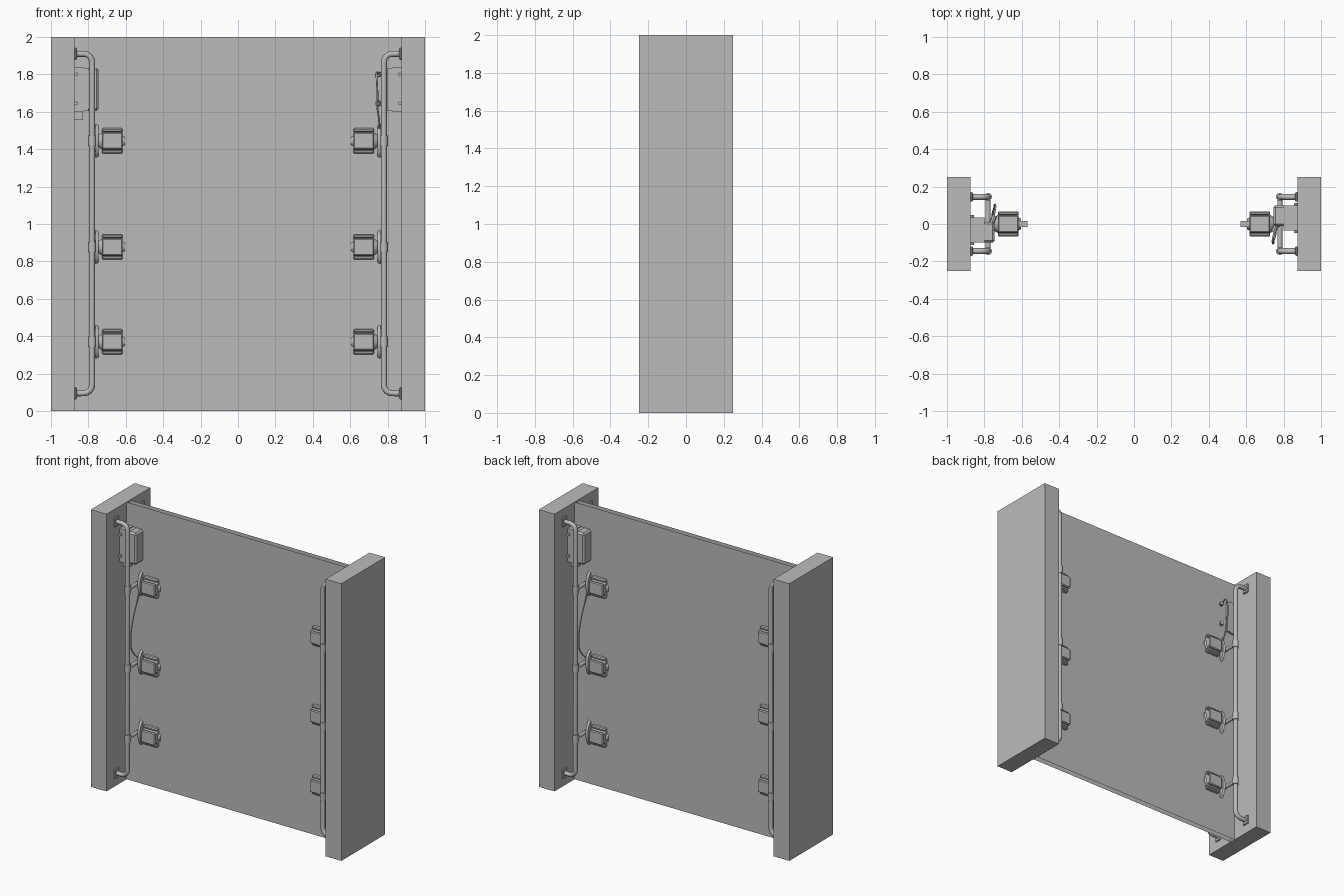
import bpy, bmesh, math
from mathutils import Vector, Matrix

if "Cube" in bpy.data.objects:
    bpy.data.objects.remove(bpy.data.objects["Cube"])

GREY = (0.5, 0.5, 0.5, 1)
mat = bpy.data.materials.new("plain grey")
mat.use_nodes = True
mat.diffuse_color = GREY
mat.node_tree.nodes["Principled BSDF"].inputs["Base Color"].default_value = GREY


def finish(name, data):
    """Place a part on the right side and its half-turn twin on the left."""
    data.materials.append(mat)
    for side, turn in (("right", 0), ("left", math.pi)):
        ob = bpy.data.objects.new(f"{side}_{name}", data)
        ob.rotation_euler.z = turn
        bpy.context.collection.objects.link(ob)


def part(name, bm, smooth=False):
    mesh = bpy.data.meshes.new(name)
    bmesh.ops.recalc_face_normals(bm, faces=bm.faces)
    for e in bm.edges:
        e.smooth = e.calc_face_angle(0) < 0.7
    for f in bm.faces:
        f.smooth = smooth
    bm.to_mesh(mesh)
    bm.free()
    finish(name, mesh)


def box(bm, x, y, z, bevel=0):
    lo, hi = Vector((x[0], y[0], z[0])), Vector((x[1], y[1], z[1]))
    m = Matrix.Translation((lo + hi) / 2) @ Matrix.Diagonal((*(hi - lo), 1))
    verts = bmesh.ops.create_cube(bm, size=1, matrix=m)["verts"]
    if bevel:
        edges = list({e for v in verts for e in v.link_edges})
        bmesh.ops.bevel(bm, geom=edges, offset=bevel, segments=1, affect="EDGES")


def rod(bm, a, b, r1, r2=None, sides=12, squash=1):
    a, b = Vector(a), Vector(b)
    turn = (b - a).to_track_quat("Z", "Y").to_matrix().to_4x4()
    m = (Matrix.Translation((a + b) / 2) @ Matrix.Diagonal((1, squash, 1, 1)) @ turn)
    bmesh.ops.create_cone(bm, cap_ends=True, segments=sides, radius1=r1,
                          radius2=r1 if r2 is None else r2,
                          depth=(b - a).length, matrix=m)


def tube(name, points, radius, kind="POLY"):
    cu = bpy.data.curves.new(name, "CURVE")
    cu.dimensions = "3D"
    cu.bevel_depth = radius
    cu.bevel_resolution = 2
    cu.resolution_u = 6
    cu.use_fill_caps = True
    sp = cu.splines.new(kind)
    sp.points.add(len(points) - 1)
    for p, co in zip(sp.points, points):
        p.co = (*co, 1)
    if kind == "NURBS":
        sp.use_endpoint_u = True
        sp.order_u = 4
    finish(name, cu)


# Pillars
bm = bmesh.new()
box(bm, (-1, -0.875), (-0.25, 0.25), (0, 2))
part("pillar", bm)

# Barrier: a pair of thin sheets, one facing each way
bm = bmesh.new()
bm.faces.new([bm.verts.new((x, -0.02, z))
              for x, z in ((-0.88, 0), (0.88, 0), (0.88, 2), (-0.88, 2))])
mesh = bpy.data.meshes.new("barrier_sheet")
bm.to_mesh(mesh)
bm.free()
finish("barrier_sheet", mesh)

# Rail pipes with rounded corners, and their wall flanges
PIPE_X, BEND = -0.78, 0.045
for label, y in (("front", -0.145), ("back", 0.145)):
    path = [(-0.88, y, 0.095)]
    for zc, first in ((0.095 + BEND, -90), (1.91 - BEND, 0)):
        for i in range(5):
            t = math.radians(first + i * 22.5)
            path.append((PIPE_X - BEND + BEND * math.cos(t), y, zc + BEND * math.sin(t)))
    path.append((-0.88, y, 1.91))
    tube(f"{label}_rail_pipe", path, 0.016)
    bm = bmesh.new()
    for z in (0.095, 1.91):
        box(bm, (-0.876, -0.862), (y - 0.025, y + 0.025), (z - 0.033, z + 0.033), 0.004)
    part(f"{label}_rail_flanges", bm)

# Emitters
for label, z in (("lower", 0.37), ("middle", 0.877), ("upper", 1.444)):
    # Crossbar, pipe clamps and stem
    bm = bmesh.new()
    rod(bm, (PIPE_X, -0.145, z), (PIPE_X, 0.145, z), 0.013)
    for y in (-0.145, 0.145):
        rod(bm, (PIPE_X, y, z - 0.028), (PIPE_X, y, z + 0.028), 0.021)
    rod(bm, (PIPE_X, 0, z), (-0.73, 0, z), 0.02)
    part(f"{label}_emitter_bracket", bm, True)

    # Oval backplate
    bm = bmesh.new()
    rod(bm, (-0.762, 0, z), (-0.746, 0, z), 0.097, 0.09, 24, 0.6)
    part(f"{label}_emitter_backplate", bm, True)

    # Barrel core with end collars
    bm = bmesh.new()
    rod(bm, (-0.75, 0, z), (-0.725, 0, z), 0.035, 0.05, 16)
    rod(bm, (-0.728, 0, z), (-0.617, 0, z), 0.056, sides=16)
    rod(bm, (-0.617, 0, z), (-0.604, 0, z), 0.034, 0.028, 16)
    part(f"{label}_emitter_barrel", bm, True)

    # Raised plates around the barrel
    bm = bmesh.new()
    for i in range(4):
        before = set(bm.verts)
        box(bm, (-0.727, -0.617), (-0.045, 0.045), (0.048, 0.068), 0.006)
        new = [v for v in bm.verts if v not in before]
        bmesh.ops.rotate(bm, verts=new, cent=(0, 0, 0),
                         matrix=Matrix.Rotation(i * math.pi / 2, 3, "X"))
        bmesh.ops.translate(bm, verts=new, vec=(0, 0, z))
    part(f"{label}_emitter_plates", bm)

    # Nozzle between the sheets
    bm = bmesh.new()
    box(bm, (-0.62, -0.57), (-0.015, 0.015), (z - 0.03, z + 0.03))
    part(f"{label}_emitter_nozzle", bm)

# Control box: mounting plate, body, foot and bolts
bm = bmesh.new()
box(bm, (-0.876, -0.825), (-0.1, 0.035), (1.6, 1.84))
box(bm, (-0.83, -0.8), (-0.1, 0.035), (1.605, 1.835))
box(bm, (-0.81, -0.745), (-0.1, 0.012), (1.605, 1.835), 0.012)
box(bm, (-0.876, -0.83), (-0.06, 0.0), (1.555, 1.61))
part("control_box", bm)
bm = bmesh.new()
for z in (1.645, 1.8):
    for y, out in ((-0.1, -1), (0.035, 1)):
        rod(bm, (-0.865, y, z), (-0.865, y + 0.012 * out, z), 0.011, sides=6)
    rod(bm, (-0.76, 0.005, z), (-0.745, 0.045, z), 0.014, sides=8)
part("control_box_fittings", bm)

# Cables
tube("box_cable", [(-0.752, 0.04, 1.8), (-0.735, 0.1, 1.84), (-0.75, 0.11, 1.7),
                   (-0.74, 0.09, 1.62), (-0.757, 0.07, 1.56), (-0.757, 0.03, 1.5)],
     0.005, "NURBS")
tube("emitter_cable", [(-0.765, -0.03, 1.4), (-0.775, -0.03, 1.34), (-0.78, -0.1, 1.2),
                       (-0.78, -0.12, 1.0), (-0.775, -0.09, 0.96), (-0.765, -0.03, 0.9)],
     0.004, "NURBS")
